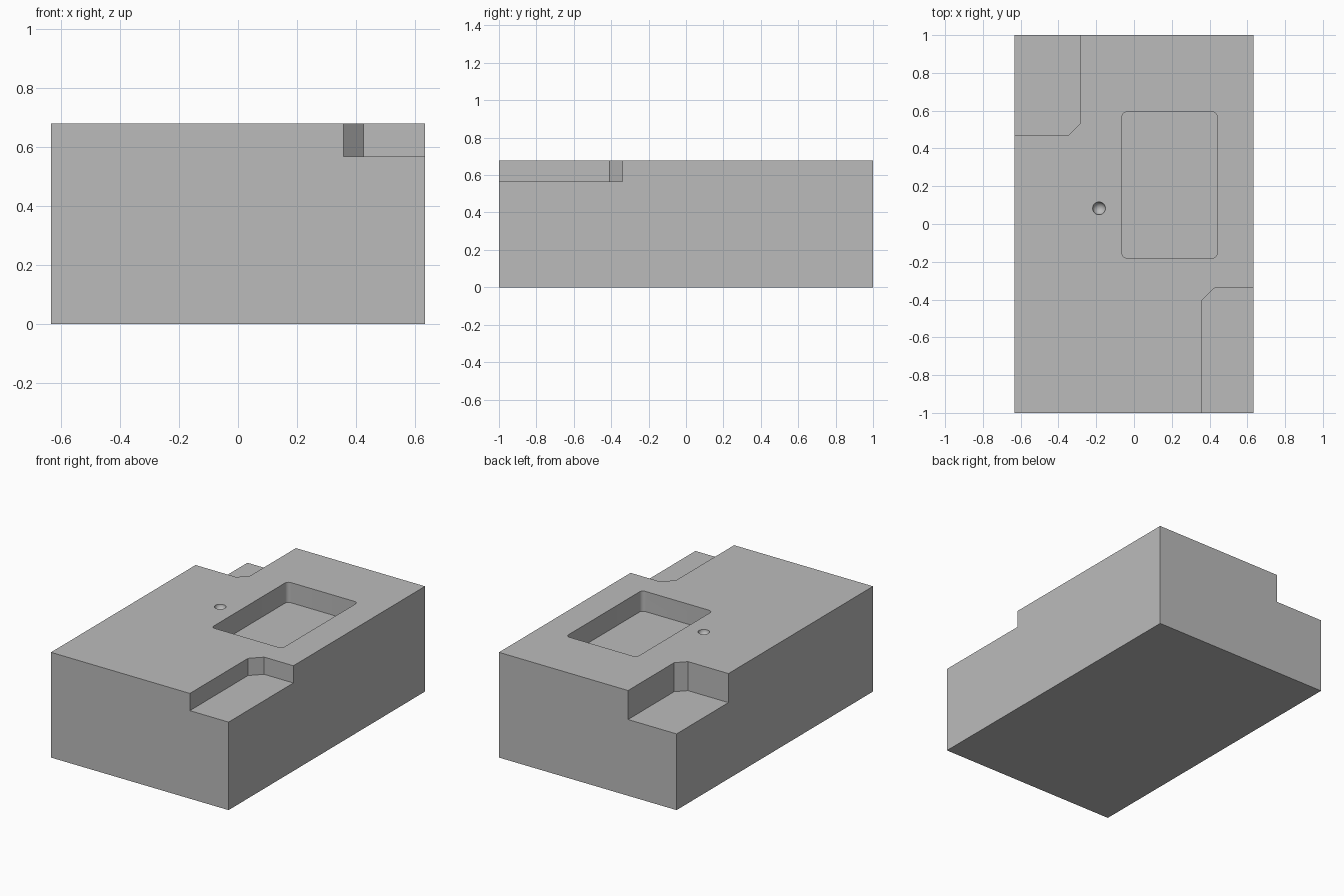
import bpy, bmesh, math

if "Cube" in bpy.data.objects:
    bpy.data.objects.remove(bpy.data.objects["Cube"], do_unlink=True)

HALF_X, HALF_Y, TOP = 0.633, 1.0, 0.678
OUT = 0.1  # overshoot of cutters beyond the block

grey = bpy.data.materials.new("plain grey")
grey.use_nodes = True
colour = (0.5, 0.5, 0.5, 1)
grey.diffuse_color = colour
grey.node_tree.nodes["Principled BSDF"].inputs["Base Color"].default_value = colour


def finish(name, bm):
    bmesh.ops.recalc_face_normals(bm, faces=bm.faces)
    mesh = bpy.data.meshes.new(name)
    bm.to_mesh(mesh)
    bm.free()
    mesh.materials.append(grey)
    obj = bpy.data.objects.new(name, mesh)
    bpy.context.collection.objects.link(obj)
    return obj


def prism(name, outline, bottom, top):
    bm = bmesh.new()
    face = bm.faces.new([bm.verts.new((x, y, bottom)) for x, y in outline])
    grown = bmesh.ops.extrude_face_region(bm, geom=[face])["geom"]
    verts = [v for v in grown if isinstance(v, bmesh.types.BMVert)]
    bmesh.ops.translate(bm, verts=verts, vec=(0, 0, top - bottom))
    return finish(name, bm)


def rectangle(x0, x1, y0, y1):
    return [(x0, y0), (x1, y0), (x1, y1), (x0, y1)]


def rounded_rectangle(x0, x1, y0, y1, r, steps=6):
    points = []
    centres = [(x1 - r, y1 - r), (x0 + r, y1 - r), (x0 + r, y0 + r), (x1 - r, y0 + r)]
    for quarter, (cx, cy) in enumerate(centres):
        for i in range(steps + 1):
            a = (quarter + i / steps) * math.pi / 2
            points.append((cx + r * math.cos(a), cy + r * math.sin(a)))
    return points


def corner_notch(name, x, y, chamfer, floor):
    # Notch reaching outwards to the block corner, inner corner chamfered
    sx, sy = math.copysign(1, x), math.copysign(1, y)
    ex, ey = sx * (HALF_X + OUT), sy * (HALF_Y + OUT)
    outline = [(x, ey), (x, y + sy * chamfer), (x + sx * chamfer, y), (ex, y), (ex, ey)]
    return prism(name, outline, floor, TOP + OUT)


# Main block
block = prism("block", rectangle(-HALF_X, HALF_X, -HALF_Y, HALF_Y), 0, TOP)

# Corner notches and rectangular pocket
cutters = [
    corner_notch("front_left_notch", 0.357, -0.34, 0.068, 0.567),
    corner_notch("back_right_notch", -0.287, 0.472, 0.058, 0.491),
    prism("pocket", rounded_rectangle(-0.063, 0.44, -0.18, 0.593, 0.025),
          TOP - 0.13, TOP + OUT),
]

# Small round dimple
bm = bmesh.new()
bmesh.ops.create_uvsphere(bm, u_segments=32, v_segments=16, radius=0.034)
bmesh.ops.translate(bm, verts=bm.verts, vec=(-0.185, 0.083, TOP + 0.001))
cutters.append(finish("dimple", bm))

# Cut every recess out of the block
bpy.context.view_layer.objects.active = block
for cutter in cutters:
    cutter.hide_render = True
    cut = block.modifiers.new(cutter.name, "BOOLEAN")
    cut.operation = "DIFFERENCE"
    cut.solver = "EXACT"
    cut.object = cutter
    bpy.ops.object.modifier_apply(modifier=cut.name)
    bpy.data.objects.remove(cutter, do_unlink=True)

bpy.ops.object.select_all(action="DESELECT")
block.select_set(True)
bpy.ops.object.shade_smooth_by_angle(angle=math.radians(30))
